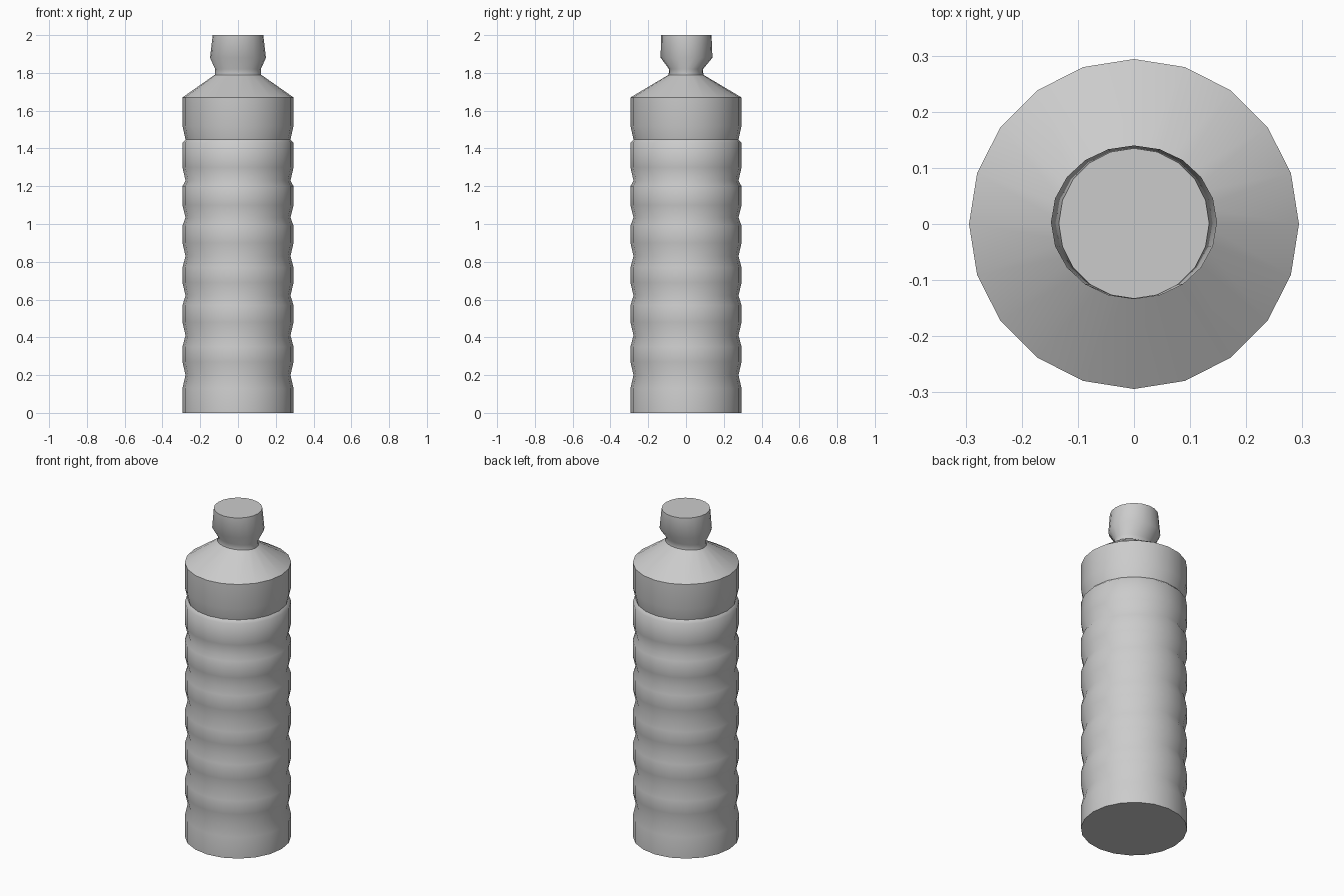
import bpy, bmesh, math

if "Cube" in bpy.data.objects:
    bpy.data.objects.remove(bpy.data.objects["Cube"])

SIDES = 20
R, GROOVE_R = 0.294, 0.278

# Body rings (rx, ry, y offset, z), with seven grooves
rings = [(R, R, 0, 0)]
grooves = [(0.13, 0.20, 0.27), (0.35, 0.41, 0.48), (0.57, 0.62, 0.69),
           (0.77, 0.83, 0.90), (0.99, 1.035, 1.10), (1.20, 1.23, 1.30),
           (1.43, 1.447, 1.52)]
for low, mid, high in grooves:
    rings += [(R, R, 0, low), (GROOVE_R, GROOVE_R, 0, mid), (R, R, 0, high)]

# Shoulder, slightly oval neck and mouth
rings += [(R, R, 0, 1.67),
          (0.123, 0.092, 0, 1.79),
          (0.121, 0.090, 0, 1.82),
          (0.148, 0.137, 0.003, 1.88),
          (0.134, 0.134, 0.001, 2.0)]

bm = bmesh.new()
loops = []
for rx, ry, oy, z in rings:
    loops.append([bm.verts.new((rx * math.cos(2 * math.pi * i / SIDES),
                                oy + ry * math.sin(2 * math.pi * i / SIDES), z))
                  for i in range(SIDES)])
for a, b in zip(loops, loops[1:]):
    for i in range(SIDES):
        j = (i + 1) % SIDES
        bm.faces.new((a[i], a[j], b[j], b[i]))
# Base and lid
bm.faces.new(loops[0][::-1])
bm.faces.new(loops[-1])

mesh = bpy.data.meshes.new("bottle")
bm.to_mesh(mesh)
bm.free()
bottle = bpy.data.objects.new("bottle", mesh)
bpy.context.collection.objects.link(bottle)
bpy.context.view_layer.objects.active = bottle
bottle.select_set(True)
bpy.ops.object.shade_smooth_by_angle(angle=math.radians(50))
